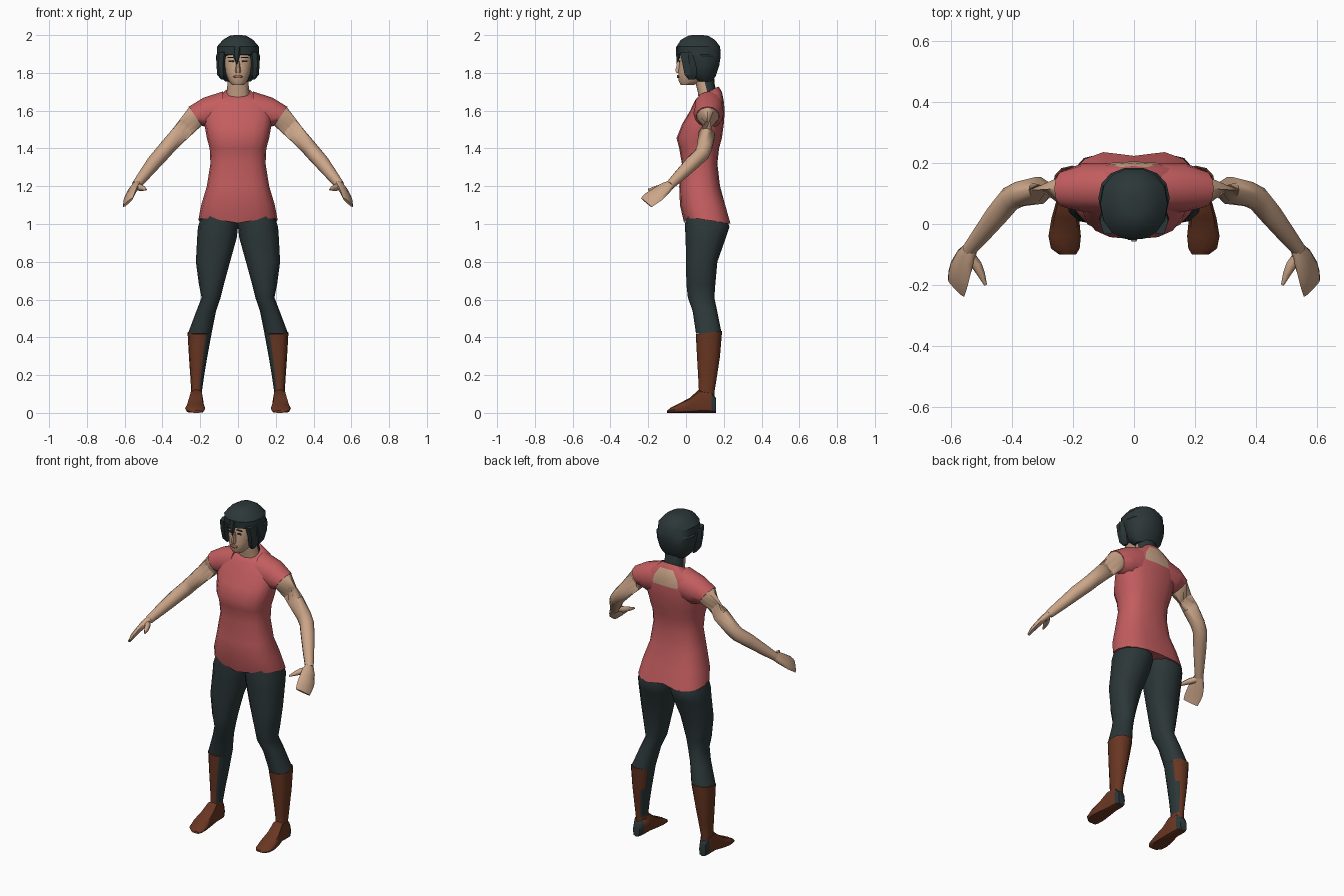
import bpy, bmesh, math
from mathutils import Vector

cube = bpy.data.objects.get("Cube")
if cube:
    bpy.data.objects.remove(cube)


def material(name, rgb):
    m = bpy.data.materials.new(name)
    m.use_nodes = True
    m.diffuse_color = (*rgb, 1)
    m.node_tree.nodes["Principled BSDF"].inputs["Base Color"].default_value = (*rgb, 1)
    return m


SKIN = material("skin", (0.60, 0.38, 0.25))
SHIRT = material("shirt_red", (0.55, 0.11, 0.115))
DARK = material("dark_slate", (0.025, 0.038, 0.040))
BOOT = material("boot_brown", (0.14, 0.037, 0.016))
LIP = material("lip_brown", (0.32, 0.13, 0.09))


def loft(name, rings, mats, n=12, power=2.4, side=1, rule=None, shape=None, angle=50):
    """Skin a closed tube through rings of (centre, u axis, v axis)."""
    bm = bmesh.new()
    loops = []
    for i, (c, u, v) in enumerate(rings):
        loop = []
        for k in range(n):
            t = 2 * math.pi * k / n
            a, b = (math.copysign(abs(f) ** (2 / power), f) if abs(f) > 1e-6 else 0
                    for f in (math.cos(t), math.sin(t)))
            p = Vector(c) + Vector(u) * a + Vector(v) * b
            if shape:
                p = shape(p, i)
            loop.append(bm.verts.new((p.x * side, p.y, p.z)))
        loops.append(loop)
    for a, b in zip(loops, loops[1:]):
        for k in range(n):
            bm.faces.new((a[k], a[(k + 1) % n], b[(k + 1) % n], b[k]))
    bm.faces.new(loops[0])
    bm.faces.new(loops[-1])
    bmesh.ops.recalc_face_normals(bm, faces=bm.faces)
    if rule:
        for f in bm.faces:
            c, d = f.calc_center_median(), f.normal
            f.material_index = int(rule(Vector((c.x * side, c.y, c.z)),
                                        Vector((d.x * side, d.y, d.z))))
    me = bpy.data.meshes.new(name)
    bm.to_mesh(me)
    bm.free()
    for m in mats:
        me.materials.append(m)
    ob = bpy.data.objects.new(name, me)
    bpy.context.collection.objects.link(ob)
    bpy.ops.object.select_all(action="DESELECT")
    ob.select_set(True)
    bpy.context.view_layer.objects.active = ob
    bpy.ops.object.shade_smooth_by_angle(angle=math.radians(angle))
    return ob


def level(z, x0, x1, y0, y1, tilt=0):
    """Horizontal ring filling a rectangle, raised by tilt at its back."""
    return (((x0 + x1) / 2, (y0 + y1) / 2, z), ((x1 - x0) / 2, 0, 0), (0, (y1 - y0) / 2, tilt))


def body(rows):
    return [level(r[0], -r[1], r[1], *r[2:]) for r in rows]


def limb(points):
    """Round rings set across a path of (x, y, z, radius)."""
    out = []
    for i, p in enumerate(points):
        a, b = points[max(i - 1, 0)], points[min(i + 1, len(points) - 1)]
        d = (Vector(b[:3]) - Vector(a[:3])).normalized()
        u = d.cross(Vector((0, 1, 0))).normalized()
        out.append((p[:3], u * p[3], d.cross(u) * p[3]))
    return out


# Shirt, with a dipping hem, a cleft behind and an open patch at the nape
def hem(p, i):
    if i == 0 and p.y < 0.1:
        p.z -= 0.035 * (1 - min(abs(p.x) / 0.2, 1))
    if i < 2 and p.y > 0.2 and abs(p.x) < 0.02:
        p.y -= 0.02
        p.z += 0.015
    return p


loft("shirt", body([
    (1.02, .21, -.01, .243, -.02), (1.10, .195, -.032, .215), (1.20, .165, -.036, .18),
    (1.32, .146, -.022, .166), (1.40, .15, -.036, .175), (1.455, .165, -.05, .19),
    (1.53, .178, -.02, .2), (1.60, .185, .022, .205), (1.65, .16, .045, .2),
    (1.685, .09, .06, .19, .015), (1.70, .062, .065, .172, .028)]),
    [SHIRT, SKIN], n=16, power=2.6, shape=hem,
    rule=lambda c, d: abs(c.x) < 0.05 and c.y > 0.15 and 1.61 < c.z < 1.71)

# Neck, hair-covered behind
loft("neck", body([(1.64, .06, .07, .16), (1.70, .06, .062, .162), (1.74, .056, .052, .152),
                   (1.82, .056, .04, .145)]),
     [SKIN, DARK], rule=lambda c, d: d.y > 0.2 and c.z > 1.69)

# Head and face
loft("head", body([(1.735, .03, -.028, .04), (1.757, .05, -.04, .09), (1.80, .066, -.043, .12),
                   (1.85, .077, -.036, .14), (1.90, .08, -.036, .15), (1.94, .08, -.02, .15)]),
     [SKIN], n=14, power=2.2)
loft("nose", body([(1.80, .016, -.052, -.02), (1.812, .015, -.06, -.02),
                   (1.865, .007, -.044, -.02)]), [SKIN], n=6, power=2)
loft("lips", body([(1.772, .014, -.047, -.03), (1.780, .026, -.049, -.03),
                   (1.788, .014, -.047, -.03)]), [LIP], n=8, power=2)
for s, label in ((1, "left"), (-1, "right")):
    loft(label + "_eye", [level(z, .022, .05, -.039, -.032) for z in (1.857, 1.865)],
         [DARK], n=8, side=s)
    loft(label + "_brow", [level(z, .016, .056, -.04, -.032) for z in (1.880, 1.885)],
         [DARK], n=8, side=s)

# Bobbed hair with a fringe and locks beside the cheeks
loft("hair", body([
    (1.755, .068, .06, .14), (1.785, .098, .02, .16), (1.84, .113, 0, .178),
    (1.89, .117, -.015, .186), (1.898, .112, -.047, .186), (1.94, .11, -.052, .183),
    (1.975, .08, -.03, .155), (1.996, .045, .01, .12), (2.0, .02, .03, .09)]),
    [DARK], n=14, power=2.2, angle=35)
for s, label in ((1, "left"), (-1, "right")):
    loft(label + "_side_lock", [
        level(1.765, .075, .09, .01, .05), level(1.79, .066, .11, -.012, .06),
        level(1.85, .068, .115, -.025, .06), level(1.91, .06, .112, -.04, .06)],
        [DARK], n=6, power=2, side=s, angle=30)
loft("fringe_lock", [level(1.845, -.008, -.002, -.05, -.04), level(1.90, -.03, .012, -.054, -.03),
                     level(1.94, -.03, .02, -.054, -.03)], [DARK], n=6, power=2, angle=30)

for s, label in ((1, "left"), (-1, "right")):
    # Sleeve and arm
    sleeve_end = ((.225, .115, 1.57), (.036, 0, .051), (0, .062, 0))
    loft(label + "_sleeve", [
        ((.08, .12, 1.605), (0, 0, .097), (0, .08, 0)),
        ((.165, .12, 1.588), (.018, 0, .08), (0, .08, 0)), sleeve_end],
        [SHIRT], power=2.1, side=s, angle=60)
    loft(label + "_arm", [
        ((.20, .115, 1.59), (.03, 0, .043), (0, .053, 0)),
        ((.226, .115, 1.569), (.034, 0, .048), (0, .059, 0))] + limb([
            (.31, .11, 1.475, .046), (.375, .098, 1.405, .042), (.405, .083, 1.37, .041),
            (.445, .035, 1.325, .039), (.50, -.035, 1.255, .031), (.54, -.085, 1.205, .024)]),
         [SKIN], n=10, power=2, side=s, angle=70)

    # Flat mitten hand and thumb
    across = Vector((.028, .03, -.025))
    thin = Vector((.7, -.2, .5)) * 0.02
    loft(label + "_hand", [
        (c, across * w, thin * t) for c, w, t in (
            ((.535, -.078, 1.212), .5, 1.1), ((.552, -.11, 1.19), .85, 1.1),
            ((.57, -.155, 1.155), 1.05, .9), ((.578, -.185, 1.135), 1.05, .75),
            ((.583, -.21, 1.113), .95, .4))],
         [SKIN], n=8, power=2.3, side=s, angle=60)
    loft(label + "_thumb", limb([(.54, -.10, 1.20, .018), (.515, -.135, 1.192, .018),
                                 (.50, -.165, 1.188, .013), (.486, -.20, 1.182, .005)]),
         [SKIN], n=6, power=2, side=s, angle=60)

    # Trouser leg
    loft(label + "_leg", [level(*r) for r in (
        (1.05, .0, .19, .0, .205), (.985, .0, .212, -.006, .23), (.93, .006, .216, -.002, .212),
        (.80, .042, .223, .0, .166), (.68, .075, .207, .002, .155), (.61, .092, .193, .01, .15),
        (.54, .116, .22, .035, .165), (.42, .14, .265, .053, .189))],
        [DARK], n=12, power=2.3, side=s)

    # Boot shaft with a dark inner panel
    loft(label + "_boot", [level(*r) for r in (
        (.425, .139, .267, .052, .191, .008), (.30, .162, .26, .058, .18),
        (.20, .179, .253, .064, .165), (.12, .19, .248, .068, .152),
        (.06, .19, .25, .06, .15))],
        [BOOT, DARK], n=12, power=2.3, side=s, rule=lambda c, d: d.x < -.75 and c.z > .12)

    # Foot, with a dark patch around the heel
    loft(label + "_foot", [
        (((x0 + x1) / 2, y, top / 2), ((x1 - x0) / 2, 0, 0), (0, 0, top / 2))
        for y, x0, x1, top in (
            (.16, .20, .245, .075), (.135, .187, .255, .115), (.07, .185, .256, .125),
            (.02, .18, .27, .08), (-.04, .174, .28, .048), (-.08, .178, .272, .028),
            (-.1, .19, .245, .012))],
        [BOOT, DARK], n=8, power=3.2, side=s,
        rule=lambda c, d: c.y > .13 and c.z > .02 and d.z > -.5)
